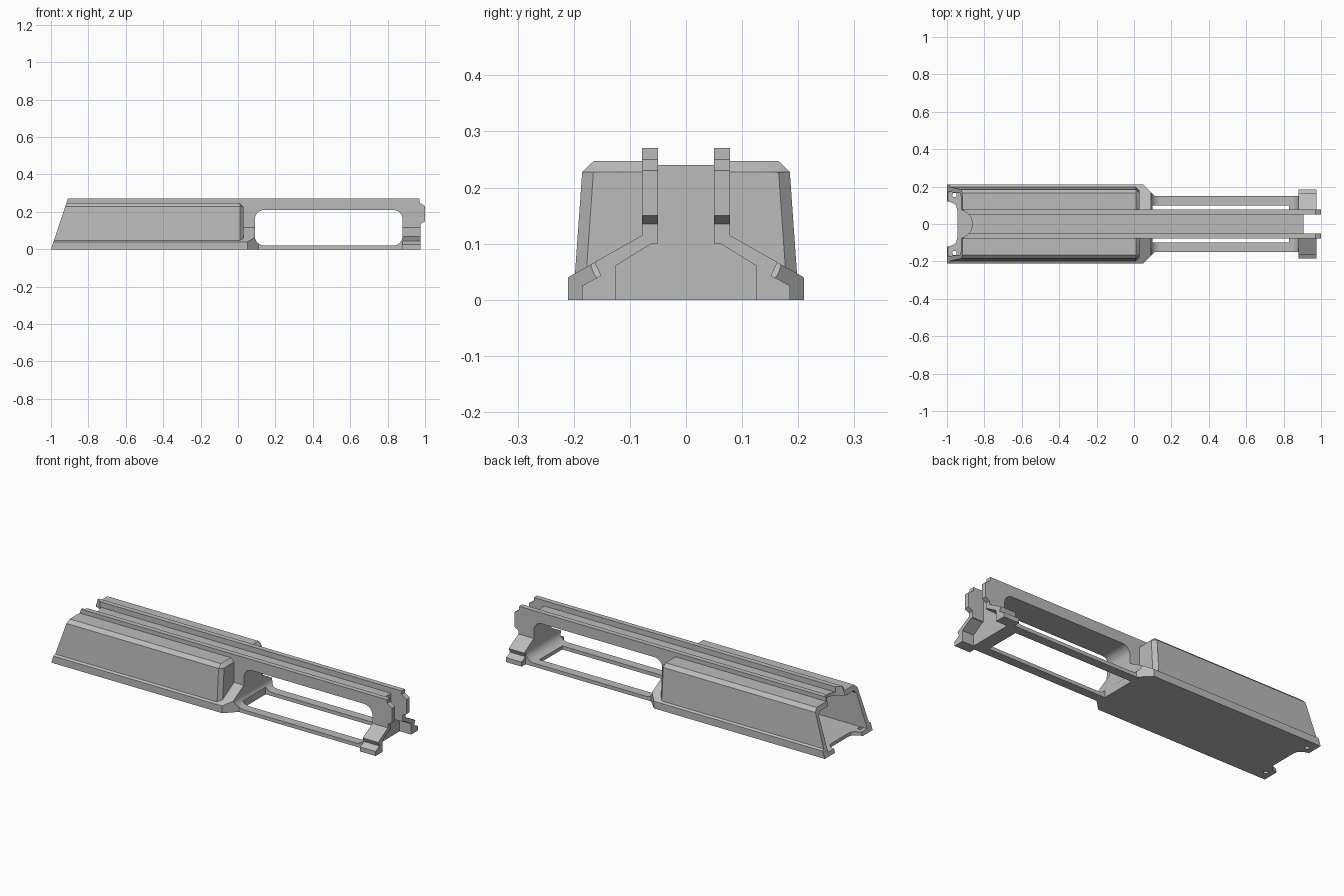
import bpy, bmesh, math
from mathutils import Vector

if "Cube" in bpy.data.objects:
    bpy.data.objects.remove(bpy.data.objects["Cube"])

grey = bpy.data.materials.new("machined_grey")
grey.use_nodes = True
grey.diffuse_color = (0.5, 0.5, 0.5, 1)
grey.node_tree.nodes["Principled BSDF"].inputs["Base Color"].default_value = (0.5, 0.5, 0.5, 1)


def loft(name, rings):
    """Closed solid through matching rings of points."""
    bm = bmesh.new()
    rows = [[bm.verts.new(p) for p in ring] for ring in rings]
    n = len(rows[0])
    for a, b in zip(rows, rows[1:]):
        for i in range(n):
            j = (i + 1) % n
            bm.faces.new((a[i], a[j], b[j], b[i]))
    bm.faces.new(rows[0])
    bm.faces.new(rows[-1])
    bmesh.ops.recalc_face_normals(bm, faces=bm.faces)
    mesh = bpy.data.meshes.new(name)
    bm.to_mesh(mesh)
    bm.free()
    mesh.materials.append(grey)
    obj = bpy.data.objects.new(name, mesh)
    bpy.context.collection.objects.link(obj)
    return obj


def section(x, half):
    """Symmetric cross-section at x from its +y half."""
    return [Vector((x, y, z)) for y, z in half] + [Vector((x, -y, z)) for y, z in reversed(half)]


def along_y(name, pts, y0, y1):
    return loft(name, [[Vector((x, y, z)) for x, z in pts] for y in (y0, y1)])


def along_z(name, pts, z0, z1):
    return loft(name, [[Vector((x, y, z)) for x, y in pts] for z in (z0, z1)])


def circle(cx, cy, r, n=32):
    return [(cx + r * math.cos(math.tau * i / n), cy + r * math.sin(math.tau * i / n)) for i in range(n)]


def box(x0, x1, y0, y1):
    return [(x0, y0), (x1, y0), (x1, y1), (x0, y1)]


def rounded(x0, x1, z0, z1, r, n=8):
    pts = []
    corners = [(x1 - r, z1 - r), (x0 + r, z1 - r), (x0 + r, z0 + r), (x1 - r, z0 + r)]
    for k, (cx, cz) in enumerate(corners):
        for i in range(n + 1):
            a = math.pi / 2 * (k + i / n)
            pts.append((cx + r * math.cos(a), cz + r * math.sin(a)))
    return pts


def combine(obj, tool, operation):
    mod = obj.modifiers.new("shape", "BOOLEAN")
    mod.operation, mod.solver, mod.object = operation, "EXACT", tool
    bpy.context.view_layer.objects.active = obj
    bpy.ops.object.modifier_apply(modifier=mod.name)


def cut(objs, tool):
    for obj in objs:
        combine(obj, tool, "DIFFERENCE")
    bpy.data.objects.remove(tool)


# Base skirt tapering into the long frame
wide = [(0.21, 0), (0.21, 0.04), (0.078, 0.115), (0.078, 0.24)]
slim = [(0.15, 0), (0.15, 0.074), (0.078, 0.115), (0.078, 0.24)]
body = loft("main_body", [section(-1.05, wide), section(0.05, wide),
                          section(0.11, slim), section(0.905, slim)])

# Housing with chamfered shoulders and rear corners
full = [(0.199, 0.03), (0.185, 0.228), (0.165, 0.247)]
inset = [(0.179, 0.03), (0.165, 0.228), (0.155, 0.228)]
housing = loft("housing", [section(-1.05, full), section(0.01, full), section(0.03, inset)])
combine(body, housing, "UNION")
bpy.data.objects.remove(housing)

# Top rails with stepped rear ends
rail_side = [(-0.925, 0.225), (-0.91, 0.27), (0.97, 0.27), (0.97, 0.25), (1, 0.23), (1, 0.15),
             (0.975, 0.135), (0.975, 0.1), (0.9, 0.1), (0.9, 0.225)]
rails = [along_y("rail_left", rail_side, 0.05, 0.078), along_y("rail_right", rail_side, -0.078, -0.05)]

# Splayed rear feet
foot = [(0.05, 0.107), (0.126, 0.06), (0.126, 0), (0.185, 0), (0.185, 0.025),
        (0.152, 0.043), (0.163, 0.067), (0.078, 0.115), (0.05, 0.115)]
feet = [loft(name, [[Vector((x, s * y, z)) for y, z in foot] for x in (0.88, 0.975)])
        for name, s in (("rear_foot_left", 1), ("rear_foot_right", -1))]

# Hollow interior and channel between the rails
hollow = [(0.172, 0.02), (0.165, 0.205), (0.15, 0.222)]
cut([body], loft("hollow_cutter", [section(-1.1, hollow), section(0, hollow)]))
cut([body], along_z("channel_cutter", box(-1.2, 1.2, -0.05, 0.05), 0.24, 0.4))

# Side window and floor slot
cut([body], along_y("window_cutter", rounded(0.09, 0.88, 0.02, 0.21, 0.05), -0.4, 0.4))
cut([body], along_z("slot_cutter", box(0.1, 0.83, -0.1, 0.1), -0.1, 0.05))

# Slanted mouth, curved notches and floor holes
slant = [(-1.3, -0.1), (-1.033, -0.1), (-0.877, 0.37), (-1.3, 0.37)]
cut([body], along_y("slant_cutter", slant, -0.4, 0.4))
cut([body] + rails, along_z("top_notch_cutter", circle(-0.94, 0, 0.076), 0.15, 0.4))
notch = [(-1.1, 0.12), (-0.99, 0.12), (-0.965, 0.11), (-0.95, 0.095), (-0.945, 0.075)]
notch += [(x, -y) for x, y in reversed(notch)]
cut([body], along_z("floor_notch_cutter", notch, -0.1, 0.1))
for s in (1, -1):
    cut([body], along_z("hole_cutter", circle(-0.96, s * 0.155, 0.012, 16), -0.1, 0.1))

# Smooth curves, crisp edges
bpy.ops.object.select_all(action="DESELECT")
for obj in [body] + rails + feet:
    obj.select_set(True)
bpy.context.view_layer.objects.active = body
bpy.ops.object.shade_smooth_by_angle(angle=math.radians(25))
